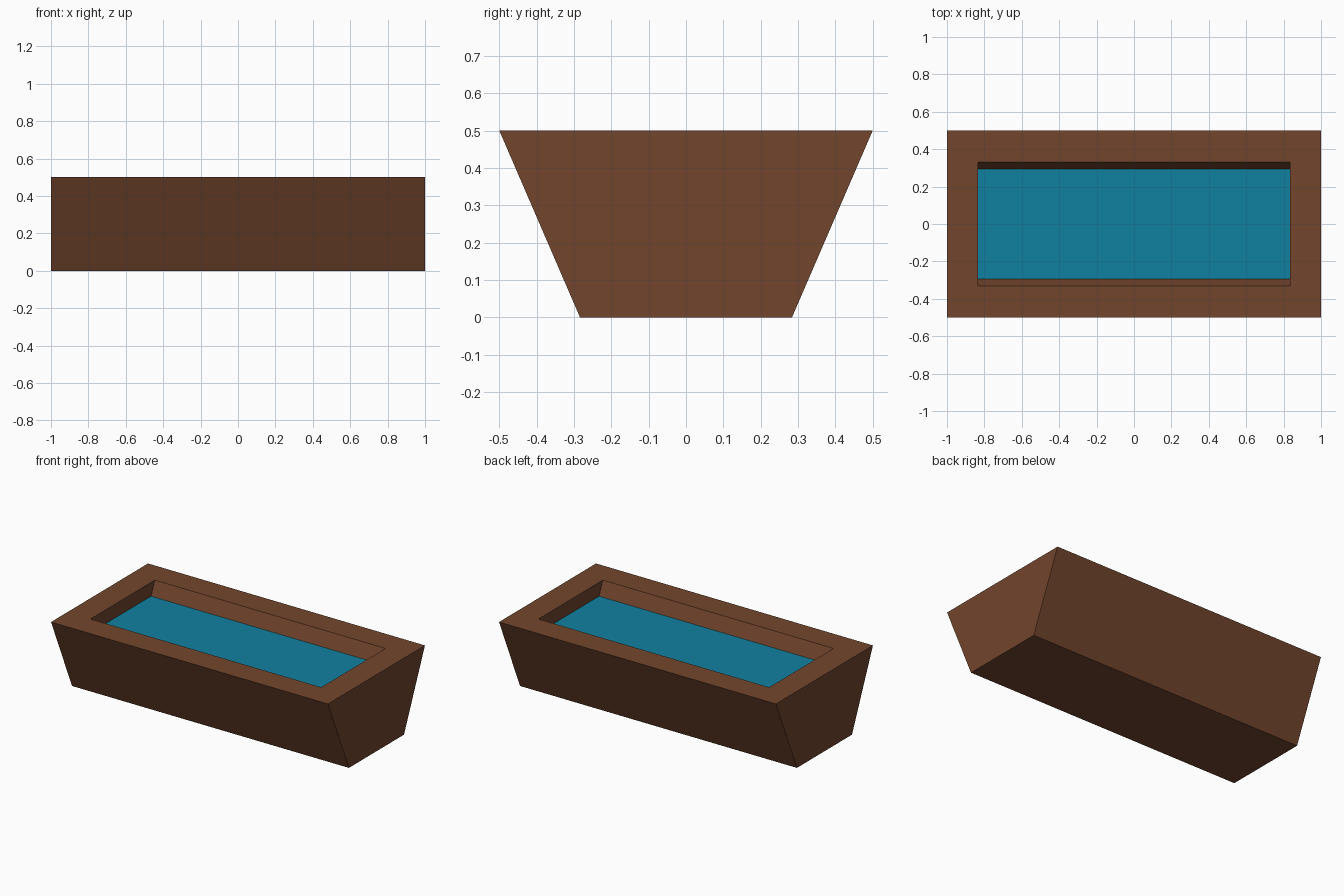
import bpy, bmesh

if "Cube" in bpy.data.objects:
    bpy.data.objects.remove(bpy.data.objects["Cube"])

HALF_LEN, HEIGHT = 1.0, 0.5
TOP_Y, BOTTOM_Y = 0.5, 0.284          # outer half widths
IN_X, IN_Y = 0.833, 0.332             # half size of the opening
SLOPE = (TOP_Y - BOTTOM_Y) / HEIGHT
WATER_Z, FLOOR_Z = 0.41, 0.15


def material(name, color):
    m = bpy.data.materials.new(name)
    m.diffuse_color = (*color, 1)
    m.use_nodes = True
    m.node_tree.nodes["Principled BSDF"].inputs["Base Color"].default_value = m.diffuse_color
    return m


def inner_y(z):
    return IN_Y - SLOPE * (HEIGHT - z)


def ring(bm, x, y, z):
    return [bm.verts.new((sx * x, sy * y, z))
            for sx, sy in ((-1, -1), (1, -1), (1, 1), (-1, 1))]


def finish(bm, name, mat):
    mesh = bpy.data.meshes.new(name)
    bm.to_mesh(mesh)
    bm.free()
    mesh.materials.append(mat)
    obj = bpy.data.objects.new(name, mesh)
    bpy.context.collection.objects.link(obj)
    return obj


wood = material("brown wood", (0.17, 0.061, 0.026))
blue = material("water blue", (0.005, 0.22, 0.35))

# Trough: outer walls, rim and sloped cavity as a chain of rectangular rings
bm = bmesh.new()
rings = [ring(bm, HALF_LEN, BOTTOM_Y, 0),
         ring(bm, HALF_LEN, TOP_Y, HEIGHT),
         ring(bm, IN_X, IN_Y, HEIGHT),
         ring(bm, IN_X, inner_y(FLOOR_Z), FLOOR_Z)]
for a, b in zip(rings, rings[1:]):
    for i in range(4):
        j = (i + 1) % 4
        bm.faces.new((a[i], a[j], b[j], b[i]))
bm.faces.new(rings[0][::-1])
bm.faces.new(rings[-1])
finish(bm, "trough", wood)

# Water surface
bm = bmesh.new()
bm.faces.new(ring(bm, IN_X, inner_y(WATER_Z), WATER_Z))
finish(bm, "water", blue)
